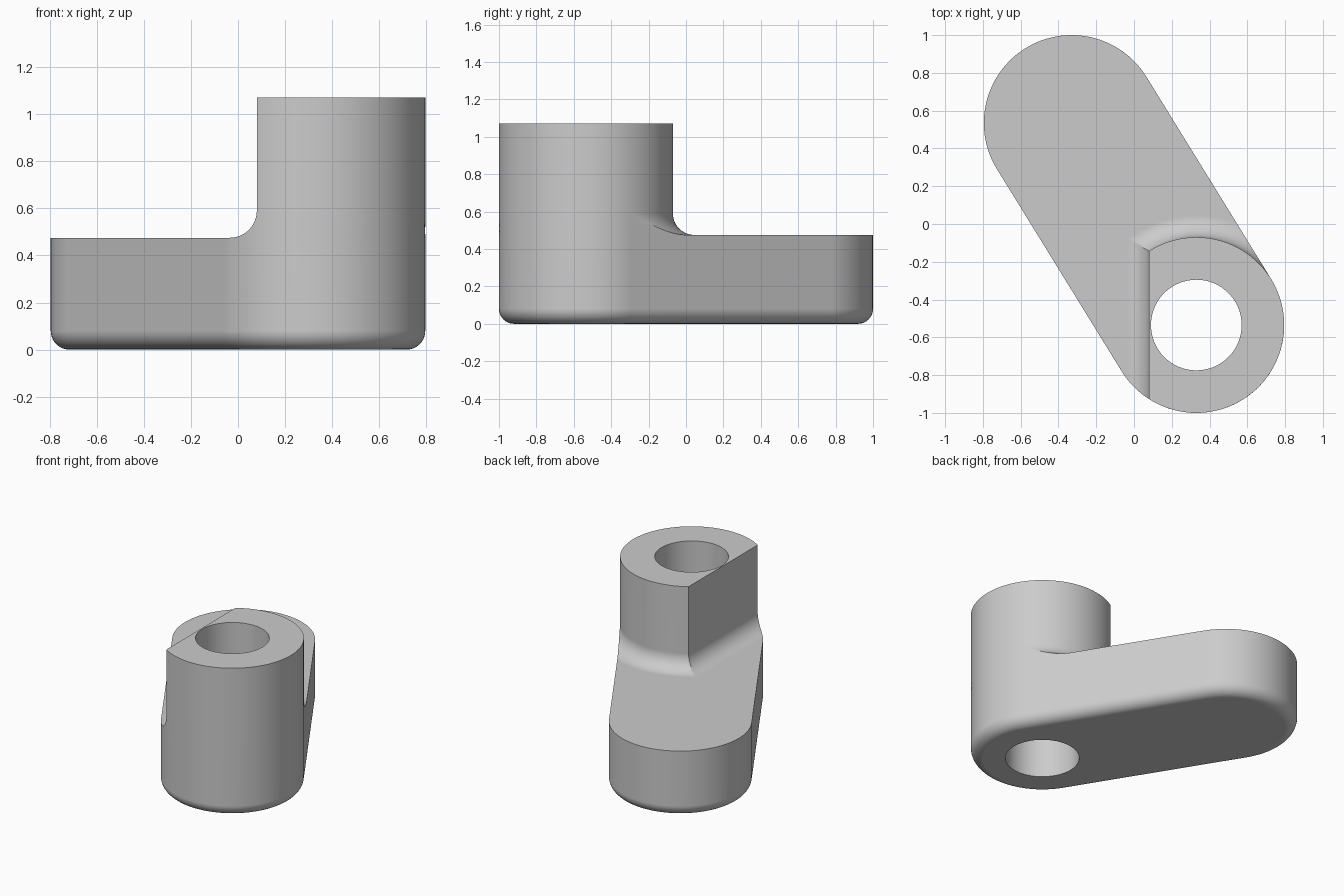
import bpy, bmesh
from math import sin, cos, pi, sqrt, atan2
from mathutils import Vector

if "Cube" in bpy.data.objects:
    bpy.data.objects.remove(bpy.data.objects["Cube"])

R, HOLE, FLAT = 0.465, 0.24, 0.25        # boss radius, bore radius, flat offset
ARM_Z, TOP_Z = 0.475, 1.07
FILLET, ROUND = 0.115, 0.08              # inner fillet, bottom edge round
BOSS, END = Vector((0.33, -0.535)), Vector((-0.33, 0.535))
AXIS = (END - BOSS).normalized()
TANGENT = atan2(-AXIS.x, AXIS.y)         # side wall normal direction


def polar(a):
    return Vector((cos(a), sin(a)))


def arc(center, r, a0, a1, n):
    return [(center + polar(a0 + (a1 - a0) * i / n) * r,
             polar(a0 + (a1 - a0) * i / n)) for i in range(n + 1)]


def front_angle(d):
    """Angle where the flat meets the front of the rounded wall."""
    x = FLAT + d
    return atan2(-sqrt(R * R - x * x), -x)


def boss_section(d):
    """Front wall arc and back arc of the boss, grown outward by d."""
    front = arc(BOSS, R, front_angle(d), TANGENT, 48)
    r, x = R + d, FLAT + d
    q = polar(TANGENT) * R + AXIS * sqrt(max(r * r - R * R, 0))
    corner = atan2(sqrt(r * r - x * x), -x)
    return front, arc(BOSS, r, atan2(q.y, q.x), corner, 32)


bm = bmesh.new()


def ring(points, z):
    return [bm.verts.new((p.x, p.y, z)) for p in points]


def bridge(a, b):
    n = len(a)
    for i in range(n):
        j = (i + 1) % n
        bm.faces.new((a[i], a[j], b[j], b[i]))


def loop_edges(loop):
    return [bm.edges.get((loop[i - 1], loop[i])) for i in range(len(loop))]


# Arm outline, starting at the foot of the boss flat
front, back = boss_section(FILLET)
rest = [(back[0][0], polar(TANGENT))] + arc(END, R, TANGENT, TANGENT + pi, 64)
rest += arc(BOSS, R, TANGENT + pi, front_angle(FILLET) + 2 * pi, 6)[:-1]
outline = front + rest

# Arm wall with rounded bottom edge
steps = 10
prev = ring([p for p, n in outline], ARM_Z)
for i in range(steps + 1):
    a = i / steps * pi / 2
    cur = ring([p - n * ROUND * (1 - cos(a)) for p, n in outline],
               ROUND * (1 - sin(a)))
    bridge(prev, cur)
    prev = cur
bottom = prev

# Arm top face, bounded by the fillet foot
top_edge = [p for p, n in rest] + [front[0][0]] + [p for p, n in back[:0:-1]]
bm.faces.new(ring(top_edge, ARM_Z))

# Fillet sweeping up into the boss
prev = None
for i in range(steps + 2):
    a = min(i / steps, 1) * pi / 2
    z = TOP_Z if i > steps else ARM_Z + FILLET * (1 - cos(a))
    d = max(FILLET * (1 - sin(a)), 0)
    f, b = boss_section(d)
    cur = ring([p for p, n in f + b], z)
    if prev:
        bridge(prev, cur)
    prev = cur

# Bore through the boss, then the two pierced end faces
bore = [p for p, n in arc(BOSS, HOLE, 0, 2 * pi, 64)[:-1]]
low, high = ring(bore, 0), ring(bore, TOP_Z)
bridge(low, high)
bmesh.ops.remove_doubles(bm, verts=bm.verts[:], dist=1e-5)
bm.edges.ensure_lookup_table()
for z in (0, TOP_Z):
    rim = [e for e in bm.edges if e.is_boundary
           and all(abs(v.co.z - z) < 1e-4 for v in e.verts)]
    bmesh.ops.triangle_fill(bm, edges=rim, use_beauty=True)
bmesh.ops.recalc_face_normals(bm, faces=bm.faces[:])

mesh = bpy.data.meshes.new("crank_arm")
bm.to_mesh(mesh)
bm.free()
arm = bpy.data.objects.new("crank_arm", mesh)
bpy.context.collection.objects.link(arm)

# Plain grey metal
grey = bpy.data.materials.new("light_grey")
grey.use_nodes = True
grey.diffuse_color = (0.6, 0.6, 0.6, 1)
grey.node_tree.nodes["Principled BSDF"].inputs["Base Color"].default_value = (0.6, 0.6, 0.6, 1)
mesh.materials.append(grey)

# Smooth curved walls, crisp edges
bpy.ops.object.select_all(action='DESELECT')
arm.select_set(True)
bpy.context.view_layer.objects.active = arm
bpy.ops.object.shade_smooth_by_angle(angle=pi / 6)
weighted = arm.modifiers.new("weighted_normals", 'WEIGHTED_NORMAL')
weighted.keep_sharp = True
